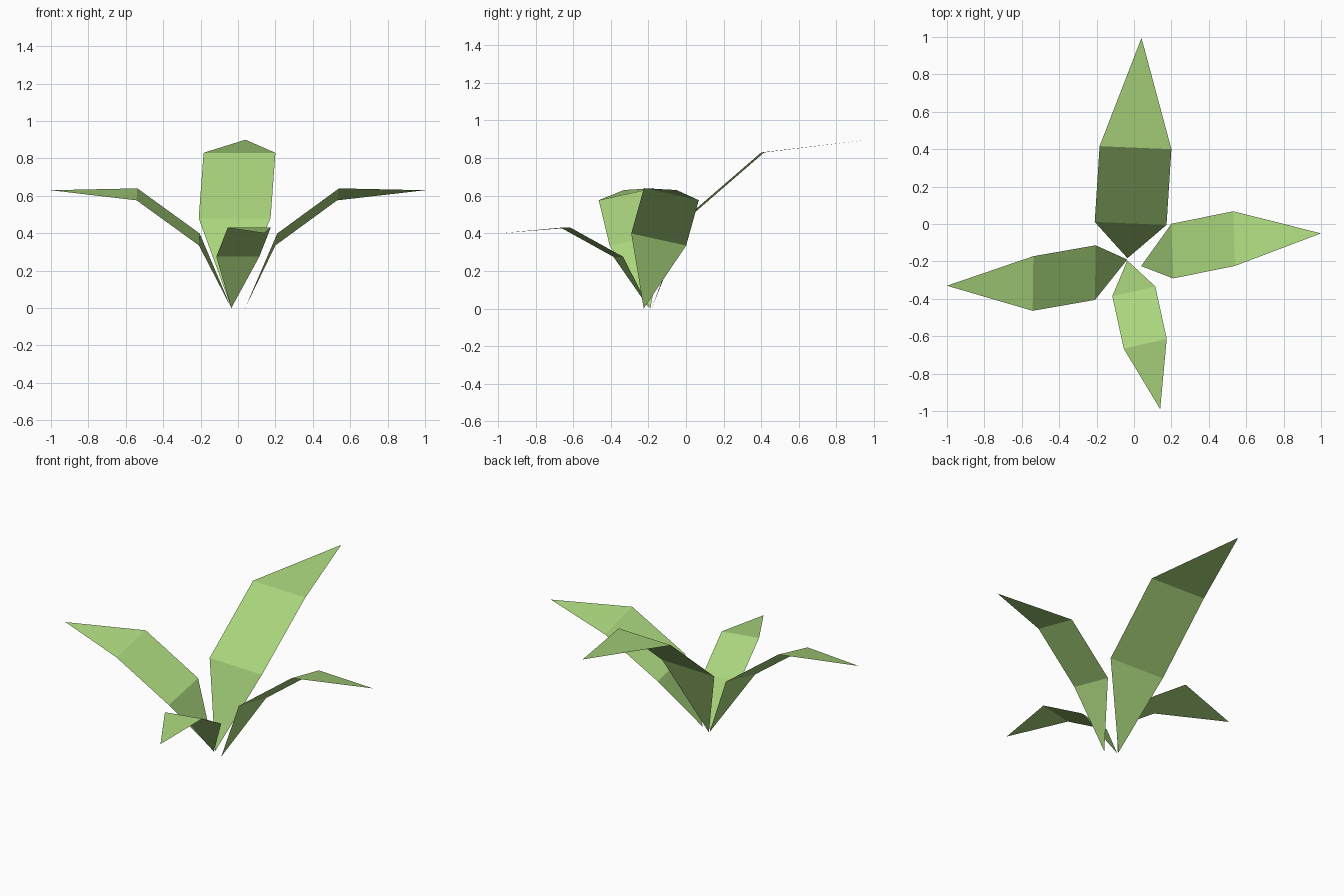
import bpy
import bmesh
from mathutils import Vector

if "Cube" in bpy.data.objects:
    bpy.data.objects.remove(bpy.data.objects["Cube"])

green = bpy.data.materials.new("leaf green")
green.diffuse_color = (0.40, 0.67, 0.205, 1)
green.use_nodes = True
green.node_tree.nodes["Principled BSDF"].inputs["Base Color"].default_value = green.diffuse_color


def leaf(name, base, lower, upper, tip, half):
    """Folded blade: pointed base, two cross rows of equal width, pointed tip."""
    half = Vector(half)
    bm = bmesh.new()
    b, t = bm.verts.new(base), bm.verts.new(tip)
    rows = [[bm.verts.new(Vector(c) + s * half) for s in (-1, 1)]
            for c in (lower, upper)]
    (l1, r1), (l2, r2) = rows
    for face in ((b, r1, l1), (l1, r1, r2, l2), (l2, r2, t)):
        bm.faces.new(face)
    # make the upper side the outside
    bm.normal_update()
    if sum(f.normal.z for f in bm.faces) < 0:
        bmesh.ops.reverse_faces(bm, faces=bm.faces[:])
    mesh = bpy.data.meshes.new(name)
    bm.to_mesh(mesh)
    bm.free()
    mesh.materials.append(green)
    bpy.context.collection.objects.link(bpy.data.objects.new(name, mesh))


# tall back leaf, two side leaves, small front leaf
leaf("back_leaf", (-0.035, -0.183, 0), (-0.018, 0.003, 0.48),
     (0.008, 0.408, 0.83), (0.04, 0.995, 0.90), (0.192, -0.008, 0))
leaf("right_leaf", (0.038, -0.225, 0), (0.205, -0.145, 0.367),
     (0.535, -0.078, 0.608), (1.0, -0.05, 0.63), (0.005, -0.146, 0.032))
leaf("left_leaf", (-0.036, -0.19, 0), (-0.207, -0.26, 0.367),
     (-0.54, -0.318, 0.608), (-1.0, -0.33, 0.63), (0.002, 0.146, 0.032))
leaf("front_leaf", (-0.036, -0.195, 0), (-0.001, -0.36, 0.275),
     (0.06, -0.64, 0.43), (0.14, -0.99, 0.40), (0.115, 0.026, 0))
